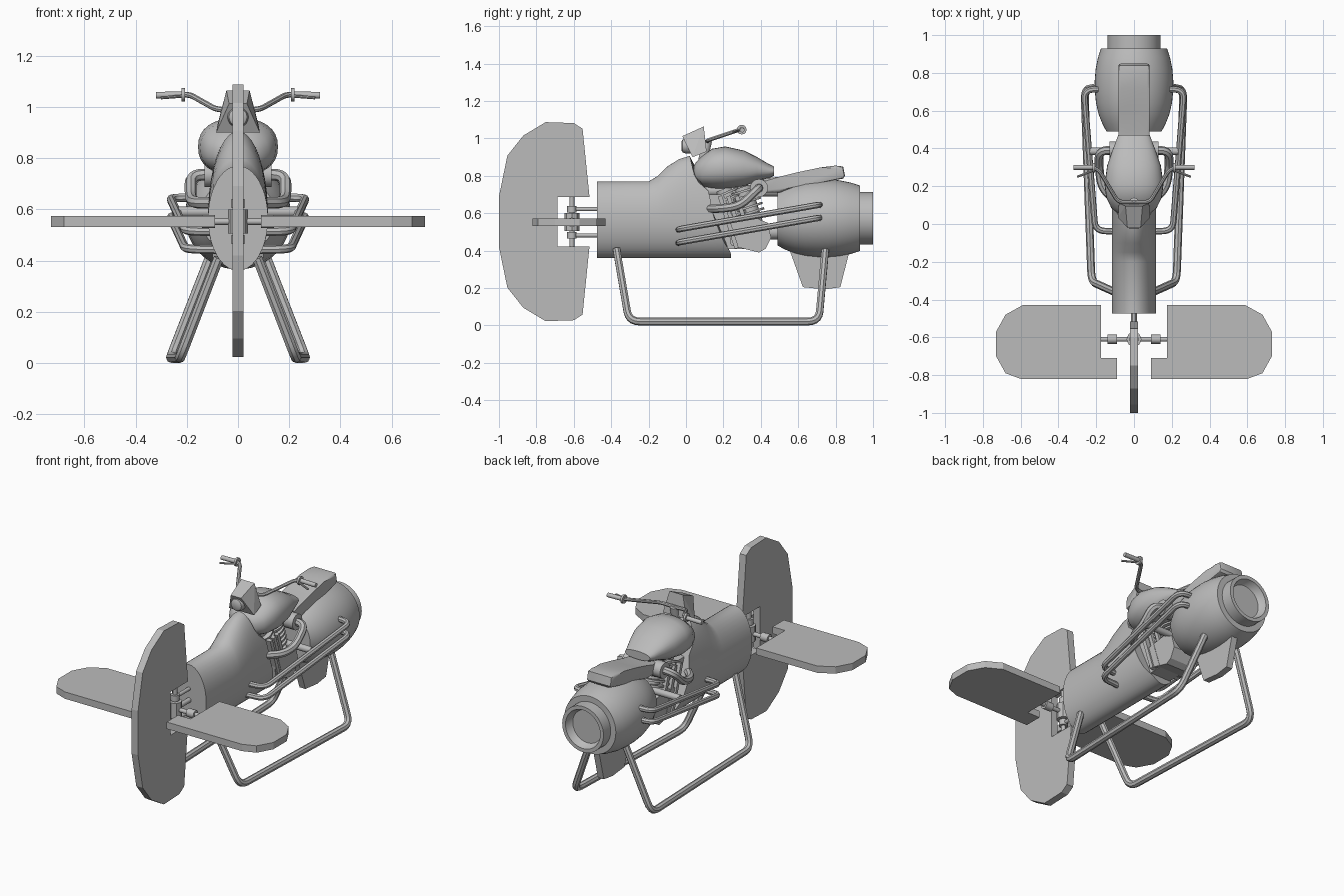
import bpy, bmesh, math
from mathutils import Vector

if "Cube" in bpy.data.objects:
    bpy.data.objects.remove(bpy.data.objects["Cube"])

grey = bpy.data.materials.new("plain grey")
grey.diffuse_color = (0.5, 0.5, 0.5, 1)
grey.use_nodes = True
grey.node_tree.nodes["Principled BSDF"].inputs["Base Color"].default_value = grey.diffuse_color


def finish(ob, angle=35):
    ob.data.materials.clear()
    ob.data.materials.append(grey)
    bpy.ops.object.select_all(action='DESELECT')
    ob.select_set(True)
    bpy.context.view_layer.objects.active = ob
    if angle:
        bpy.ops.object.shade_smooth_by_angle(angle=math.radians(angle))
    return ob


def from_bm(name, bm, angle=35):
    bmesh.ops.recalc_face_normals(bm, faces=bm.faces)
    me = bpy.data.meshes.new(name)
    bm.to_mesh(me)
    bm.free()
    ob = bpy.data.objects.new(name, me)
    bpy.context.collection.objects.link(ob)
    return finish(ob, angle)


def prism(name, pts, h, to3d, bevel=0.0, angle=0):
    """Extrude a flat outline between -h and +h; to3d(a, b, t) places it."""
    bm = bmesh.new()
    lo = [bm.verts.new(to3d(a, b, -h)) for a, b in pts]
    hi = [bm.verts.new(to3d(a, b, h)) for a, b in pts]
    n = len(pts)
    bm.faces.new(lo)
    bm.faces.new(hi)
    for i in range(n):
        j = (i + 1) % n
        bm.faces.new((lo[i], lo[j], hi[j], hi[i]))
    if bevel:
        edges = [e for f in bm.faces if len(f.verts) == n and n > 4 for e in f.edges]
        bmesh.ops.bevel(bm, geom=edges, offset=bevel, segments=2, profile=0.5, affect='EDGES')
    return from_bm(name, bm, angle)


def side(a, b, t):
    return (t, a, b)


def ring(y, w, zb, zt, zc=None, p=2.0, n=32):
    """Superellipse section across y, with its widest line at zc."""
    zc = (zb + zt) / 2 if zc is None else zc
    out = []
    for i in range(n):
        c, s = math.cos(2 * math.pi * i / n), math.sin(2 * math.pi * i / n)
        c = math.copysign(abs(c) ** (2 / p), c)
        s = math.copysign(abs(s) ** (2 / p), s)
        out.append((w * c, y, zc + s * ((zt - zc) if s > 0 else (zc - zb))))
    return out


def loft(name, rings, angle=35):
    bm = bmesh.new()
    vs = [[bm.verts.new(c) for c in r] for r in rings]
    n = len(rings[0])
    for a, b in zip(vs, vs[1:]):
        for i in range(n):
            j = (i + 1) % n
            bm.faces.new((a[i], a[j], b[j], b[i]))
    bm.faces.new(vs[0])
    bm.faces.new(vs[-1])
    return from_bm(name, bm, angle)


def rod(name, p0, p1, r, n=16):
    p0, p1 = Vector(p0), Vector(p1)
    d = p1 - p0
    bm = bmesh.new()
    bmesh.ops.create_cone(bm, cap_ends=True, segments=n, radius1=r, radius2=r, depth=d.length)
    bmesh.ops.transform(bm, verts=bm.verts, matrix=d.to_track_quat('Z', 'Y').to_matrix().to_4x4())
    bmesh.ops.translate(bm, verts=bm.verts, vec=(p0 + p1) / 2)
    return from_bm(name, bm)


def tube(name, pts, r, bend, sx=1):
    """Round tube along a path whose corners are rounded by bend."""
    P = [Vector((p[0] * sx, p[1], p[2])) for p in pts]
    path = [P[0]]
    for a, b, c in zip(P, P[1:], P[2:]):
        d = min(bend, (a - b).length * 0.48, (c - b).length * 0.48)
        s, e = b + (a - b).normalized() * d, b + (c - b).normalized() * d
        path += [s * (1 - t) ** 2 + b * 2 * t * (1 - t) + e * t * t for t in (0, .2, .4, .6, .8, 1)]
    path.append(P[-1])
    cu = bpy.data.curves.new(name, 'CURVE')
    cu.dimensions = '3D'
    sp = cu.splines.new('POLY')
    sp.points.add(len(path) - 1)
    for q, v in zip(sp.points, path):
        q.co = (*v, 1)
    cu.bevel_depth, cu.bevel_resolution, cu.use_fill_caps = r, 2, True
    ob = bpy.data.objects.new(name, cu)
    bpy.context.collection.objects.link(ob)
    bpy.ops.object.select_all(action='DESELECT')
    ob.select_set(True)
    bpy.context.view_layer.objects.active = ob
    bpy.ops.object.convert(target='MESH')
    return finish(bpy.context.view_layer.objects.active, 40)


# Upright front rudder, with a notch for the hinge
half = [(-.687, .133), (-.516, .133), (-.553, .497), (-.60, .527), (-.75, .532),
        (-.87, .46), (-.955, .353), (-1.0, .135)]
prism("rudder", [(y, .555 + z) for y, z in half] + [(y, .555 - z) for y, z in reversed(half)], .022, side)

# Flat front wings and hinge
wing = [(.175, -.43), (.59, -.43), (.68, -.48), (.73, -.57), (.73, -.70), (.68, -.79),
        (.60, -.82), (.09, -.82), (.09, -.71), (.175, -.71)]
for sx, s in ((1, "right"), (-1, "left")):
    prism(s + "_wing", wing, .021, lambda a, b, t: (a * sx, b, .552 + t))
    rod(s + "_wing_collar", (sx * .09, -.61, .552), (sx * .14, -.61, .552), .025, 12)
rod("wing_axle", (-.18, -.61, .552), (.18, -.61, .552), .013, 12)
rod("rudder_axle", (0, -.61, .42), (0, -.61, .69), .013, 12)
rod("hinge_hub", (0, -.61, .505), (0, -.61, .60), .04, 8)
rod("hinge_link", (0, -.61, .552), (0, -.47, .552), .015, 12)
for dz in (-.07, .07):
    rod("hinge_collar", (0, -.61, .552 + dz - .018), (0, -.61, .552 + dz + .018), .025, 12)
    rod("hinge_arm", (0, -.61, .552 + dz), (0, -.46, .552 + dz), .011, 12)

# Oval front body rising to the cowl, rear end cut on a slant
rear = [(.35, .24), (.39, .24), (.45, .20), (.60, .14), (.715, .125), (.78, .05), (.91, .02)]


def rear_y(z):
    for (z0, y0), (z1, y1) in zip(rear, rear[1:]):
        if z <= z1:
            return y0 + (y1 - y0) * (z - z0) / (z1 - z0)
    return rear[-1][1]


body = [ring(y, .117, .36, zt, .565, n=40) for y, zt in
        ((-.475, .77), (-.2, .77), (-.15, .80), (-.10, .85), (-.035, .89), (.015, .905))]
body.append([(x, rear_y(z), z) for x, y, z in ring(.02, .118, .36, .905, .565, n=40)])
loft("front_body", body)

# Headlight and its angular fairing
bm = bmesh.new()
for x, y, z in ((.045, .095, 1.064), (.08, .11, .93), (.035, -.02, 1.012), (.085, .035, .90)):
    for sx in (1, -1):
        bm.verts.new((x * sx, y, z))
bmesh.ops.convex_hull(bm, input=bm.verts)
from_bm("headlight_fairing", bm, 0)
loft("headlight", [ring(y, r, .96 - r, .96 + r, n=20) for y, r in
                   ((-.025, .022), (-.018, .035), (0, .041), (.05, .041))])

# Fuel tank
loft("tank", [ring(*q, p=2.3) for q in (
    (.04, .05, .79, .85), (.055, .085, .765, .875), (.085, .12, .745, .905), (.14, .147, .733, .945),
    (.21, .156, .73, .957), (.31, .142, .745, .935), (.38, .118, .77, .90), (.44, .095, .785, .865),
    (.47, .084, .80, .85))], 50)

# Seat
prism("seat", [(.41, .785), (.5, .795), (.6, .82), (.72, .845), (.8, .855), (.84, .85), (.85, .80),
               (.84, .785), (.72, .765), (.6, .745), (.5, .71), (.42, .71)], .083, side, .014, 40)

# Barrel-shaped rear engine with recessed nozzle
loft("rear_barrel", [ring(y, r, .573 - r, .573 + r, n=48) for y, r in (
    (.49, .146), (.53, .167), (.58, .187), (.64, .201), (.70, .207), (.76, .208), (.82, .203),
    (.88, .191), (.93, .175), (.93, .14), (1.0, .14), (1.0, .118), (.96, .105), (.955, .10))])

# Fin under the barrel
prism("belly_fin", [(.555, .40), (.625, .205), (.74, .193), (.825, .205), (.88, .42)], .02, side)

# Engine: crankcase, two finned cylinders and slanted plates
prism("crankcase", [(.24, .43), (.31, .41), (.39, .39), (.425, .41), (.455, .47), (.435, .55), (.36, .58), (.22, .56)],
      .09, side)
prism("engine_core", [(.10, .70), (.20, .70), (.32, .41), (.20, .41)], .07, side)
rod("frame_tube", (0, .05, .72), (0, .52, .72), .03)
rod("lower_frame_tube", (0, .2, .5), (0, .52, .5), .04)
for k in range(3):
    y = .17 + k * .045
    prism("cooling_plate", [(y, .69), (y + .022, .695), (y + .112, .415), (y + .09, .41)], .10 - k * .008, side)
for base, tip in (((0, .37, .52), (0, .30, .74)), ((.0, .30, .50), (0, .20, .73))):
    a, b = Vector(base), Vector(tip)
    rod("cylinder_barrel", a, b, .05)
    for k in range(6):
        c, d = a.lerp(b, .25 + k * .13), (b - a).normalized() * .006
        rod("cooling_fin", c - d, c + d, .078, 20)

for sx, s in ((1, "right"), (-1, "left")):
    # Exhaust pipe looping beside the engine
    tube(s + "_exhaust", [(.08, .39, .735), (.185, .39, .735), (.185, .29, .64), (.17, .19, .625), (.06, .09, .625)],
         .023, .07, sx)
    rod(s + "_exhaust_flange", (sx * .05, .39, .735), (sx * .13, .39, .735), .048)

    # Pair of side rails with a strut
    for dz in (0, -.07):
        tube(s + "_side_rail", [(.08, -.04, .512 + dz), (.205, -.035, .515 + dz), (.265, .71, .645 + dz),
                                (.15, .715, .645 + dz)], .017, .05, sx)
    rod(s + "_rail_strut", (0, .385, .59), (sx * .232, .385, .59), .02)

    # Landing skid
    tube(s + "_skid", [(.075, -.372, .41), (.225, -.305, .021), (.262, .71, .021), (.11, .745, .41)], .021, .06, sx)

    # Handlebar, grip, clamp and levers
    tube(s + "_handlebar", [(0, .115, .985), (.085, .117, .99), (.185, .285, 1.046), (.225, .30, 1.048),
                            (.31, .30, 1.046)], .011, .03, sx)
    rod(s + "_grip", (sx * .215, .30, 1.047), (sx * .32, .30, 1.045), .013, 12)
    rod(s + "_clamp", (sx * .207, .298, 1.047), (sx * .22, .298, 1.047), .026, 12)
    rod(s + "_lever", (sx * .21, .285, 1.042), (sx * .30, .25, 1.035), .006, 8)
rod("handlebar_mount", (0, .09, .88), (0, .115, .99), .025)
